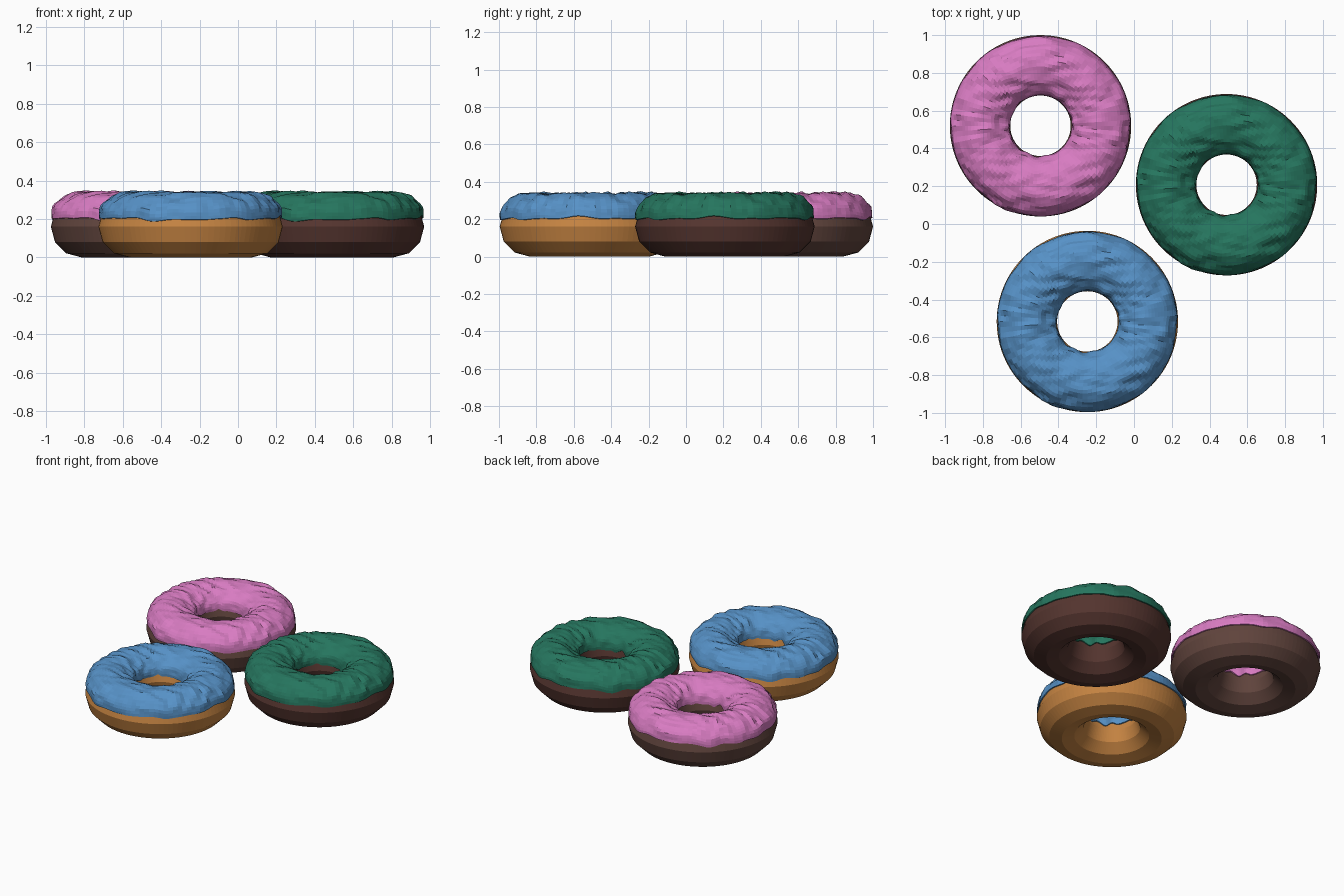
import bpy
import bmesh
from math import sin, cos, pi, radians
from mathutils import Vector, noise

if "Cube" in bpy.data.objects:
    bpy.data.objects.remove(bpy.data.objects["Cube"])

RING, TUBE = 0.32, 0.16      # ring radius and tube radius of the dough
AROUND, ACROSS = 96, 26      # resolution around the ring and across the icing


def material(name, color):
    mat = bpy.data.materials.new(name)
    mat.diffuse_color = (*color, 1)
    mat.use_nodes = True
    mat.node_tree.nodes["Principled BSDF"].inputs["Base Color"].default_value = mat.diffuse_color
    return mat


def place(name, mesh, x, y, mat):
    mesh.materials.append(mat)
    obj = bpy.data.objects.new(name, mesh)
    obj.location = (x, y, TUBE)
    bpy.context.collection.objects.link(obj)


def ring_mesh(name, sections):
    """Join closed cross-sections into a ring."""
    bm = bmesh.new()
    rows = [[bm.verts.new(p) for p in section] for section in sections]
    n = len(rows[0])
    for i, row in enumerate(rows):
        nxt = rows[(i + 1) % len(rows)]
        for j in range(n):
            k = (j + 1) % n
            bm.faces.new((row[j], nxt[j], nxt[k], row[k]))
    bmesh.ops.recalc_face_normals(bm, faces=bm.faces)
    mesh = bpy.data.meshes.new(name)
    bm.to_mesh(mesh)
    bm.free()
    return mesh


def on_torus(phi, theta, r):
    d = RING + r * cos(theta)
    return Vector((d * cos(phi), d * sin(phi), r * sin(theta)))


def dough():
    return ring_mesh("dough", [
        [on_torus(2 * pi * i / AROUND, 2 * pi * j / 12, TUBE) for j in range(12)]
        for i in range(AROUND)])


def icing():
    sections = []
    for i in range(AROUND):
        phi = 2 * pi * i / AROUND
        # wavy lower edges on the outside and in the hole
        rim = Vector((cos(phi), sin(phi), 0)) * 3.7
        low = radians(16 + 8 * noise.noise(rim))
        high = pi - radians(15 + 9 * noise.noise(rim + Vector((9, 4, 2))))
        outer, inner = [], []
        for j in range(ACROSS + 1):
            t = j / ACROSS
            theta = low + (high - low) * t
            # lumps stretched along x, thin at the rims
            p = on_torus(phi, theta, TUBE)
            bump = noise.noise(Vector((p.x * 10, p.y * 26, p.z * 26)))
            body = min(1, sin(pi * t) * 2.5)
            thick = 0.003 + body * (0.017 + 0.015 * bump)
            outer.append(on_torus(phi, theta, TUBE + thick))
            inner.append(on_torus(phi, theta, TUBE - 0.004))
        sections.append(outer + inner[::-1])
    return ring_mesh("icing", sections)


# Three doughnuts: flavour, position, dough colour, icing colour
DOUGHNUTS = [
    ("pink", -0.495, 0.52, (0.12, 0.059, 0.047), (0.69, 0.20, 0.54)),
    ("green", 0.49, 0.208, (0.092, 0.036, 0.029), (0.019, 0.18, 0.113)),
    ("blue", -0.247, -0.516, (0.57, 0.233, 0.055), (0.094, 0.285, 0.57)),
]
for flavour, x, y, dough_color, icing_color in DOUGHNUTS:
    place(flavour + "_doughnut_dough", dough(), x, y,
          material(flavour + "_dough", dough_color))
    place(flavour + "_doughnut_icing", icing(), x, y,
          material(flavour + "_icing", icing_color))
